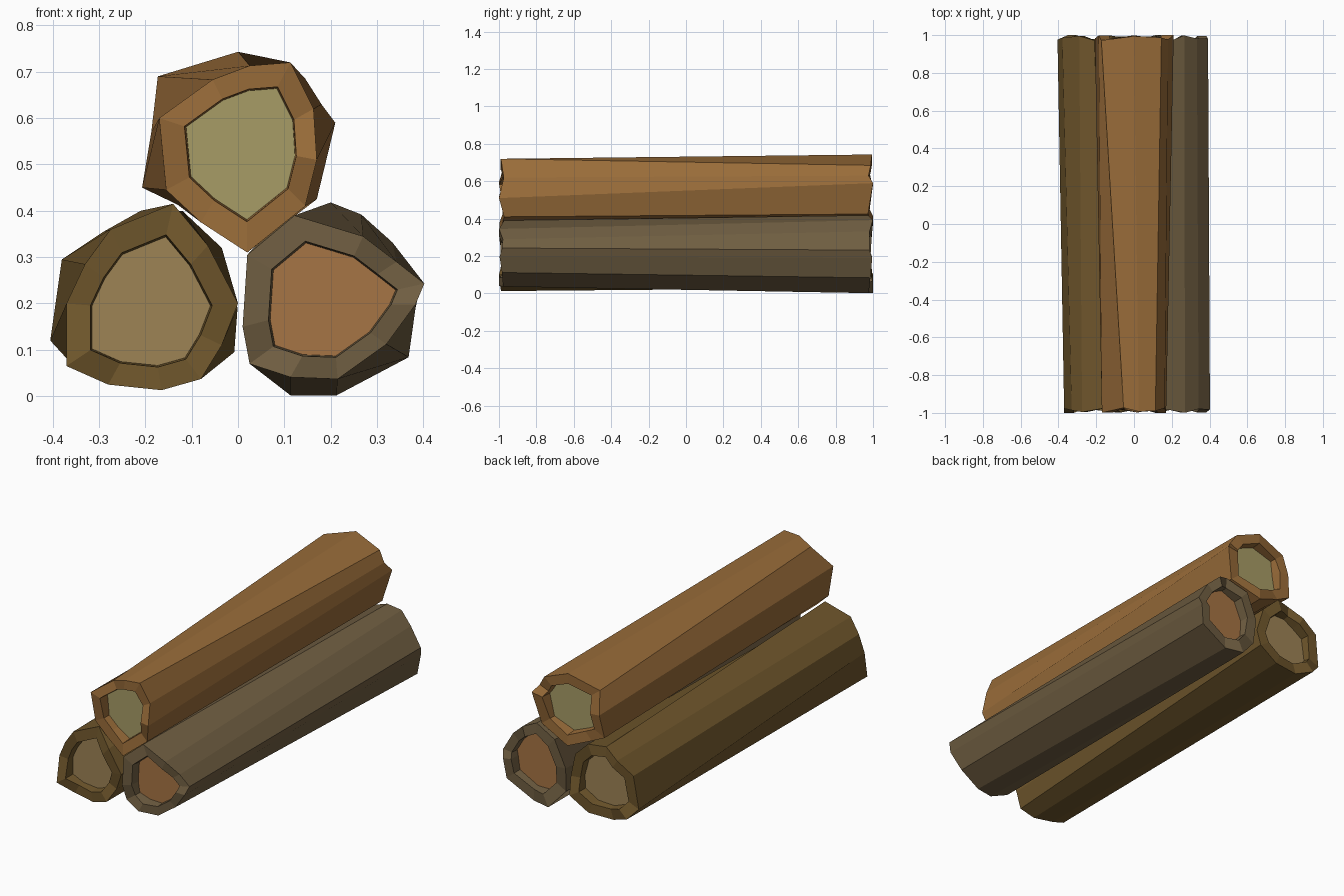
import bpy, bmesh, math

if "Cube" in bpy.data.objects:
    bpy.data.objects.remove(bpy.data.objects["Cube"])


def material(name, rgb):
    m = bpy.data.materials.new(name)
    m.diffuse_color = [(c / 255) ** 2.2 for c in rgb] + [1]
    m.use_nodes = True
    m.node_tree.nodes["Principled BSDF"].inputs["Base Color"].default_value = m.diffuse_color
    return m


def log(name, front, back, bark, core):
    """Hewn log lofted between two rough outlines (x, z), with recessed cores."""
    n = len(front)
    bm = bmesh.new()

    def end(outline, sign):
        cx = sum(p[0] for p in outline) / n
        cz = sum(p[1] for p in outline) / n
        rings = []
        # outer rim, inner rim, floor of the recess
        for scale, depth in ((1, 0), (0.71, 0), (0.69, 0.045)):
            ring = []
            for i, (x, z) in enumerate(outline):
                rough = 0.986 + 0.014 * math.cos(i * 2.4 + cx * 9) if depth == 0 else 0.985
                ring.append(bm.verts.new((cx + (x - cx) * scale, sign * (rough - depth),
                                          cz + (z - cz) * scale)))
            rings.append(ring)
        for a, b in zip(rings, rings[1:]):
            for i in range(n):
                j = (i + 1) % n
                bm.faces.new((a[i], a[j], b[j], b[i]))
        bm.faces.new(rings[-1]).material_index = 1
        return rings[0]

    f, b = end(front, -1), end(back, 1)
    # bark sides
    for i in range(n):
        j = (i + 1) % n
        bm.faces.new((f[i], f[j], b[j], b[i]))
    bmesh.ops.recalc_face_normals(bm, faces=bm.faces)
    me = bpy.data.meshes.new(name)
    bm.to_mesh(me)
    bm.free()
    me.materials.append(material(name + "_bark", bark))
    me.materials.append(material(name + "_core", core))
    ob = bpy.data.objects.new(name, me)
    bpy.context.collection.objects.link(ob)
    return ob


# top log
log("top_log",
    [(.17, .51), (.163, .62), (.113, .72), (.025, .713), (-.055, .683),
     (-.17, .60), (-.155, .445), (-.08, .375), (.02, .31), (.145, .41)],
    [(.21, .59), (.18, .63), (.145, .685), (0, .743), (-.173, .69),
     (-.187, .57), (-.207, .45), (-.13, .413), (0, .36), (.17, .425)],
    (152, 108, 60), (166, 155, 102))

# lower left log
log("left_log",
    [(0, .20), (-.065, .325), (-.14, .415), (-.275, .36), (-.33, .285), (-.37, .20),
     (-.37, .065), (-.28, .025), (-.165, .013), (-.08, .037), (-.035, .11)],
    [(-.035, .32), (-.12, .40), (-.21, .40), (-.29, .355), (-.38, .295), (-.405, .12),
     (-.35, .06), (-.255, .024), (-.115, .03), (-.008, .095), (-.001, .19)],
    (112, 88, 48), (156, 130, 86))

# lower right log
log("right_log",
    [(.402, .243), (.342, .29), (.27, .345), (.122, .39), (.02, .305), (.01, .15),
     (.025, .07), (.113, .041), (.215, .037), (.32, .112), (.383, .198)],
    [(.392, .232), (.333, .332), (.266, .392), (.2, .418), (.08, .37), (.018, .23),
     (.025, .10), (.113, .002), (.213, .002), (.368, .084), (.383, .19)],
    (112, 95, 68), (165, 116, 70))
